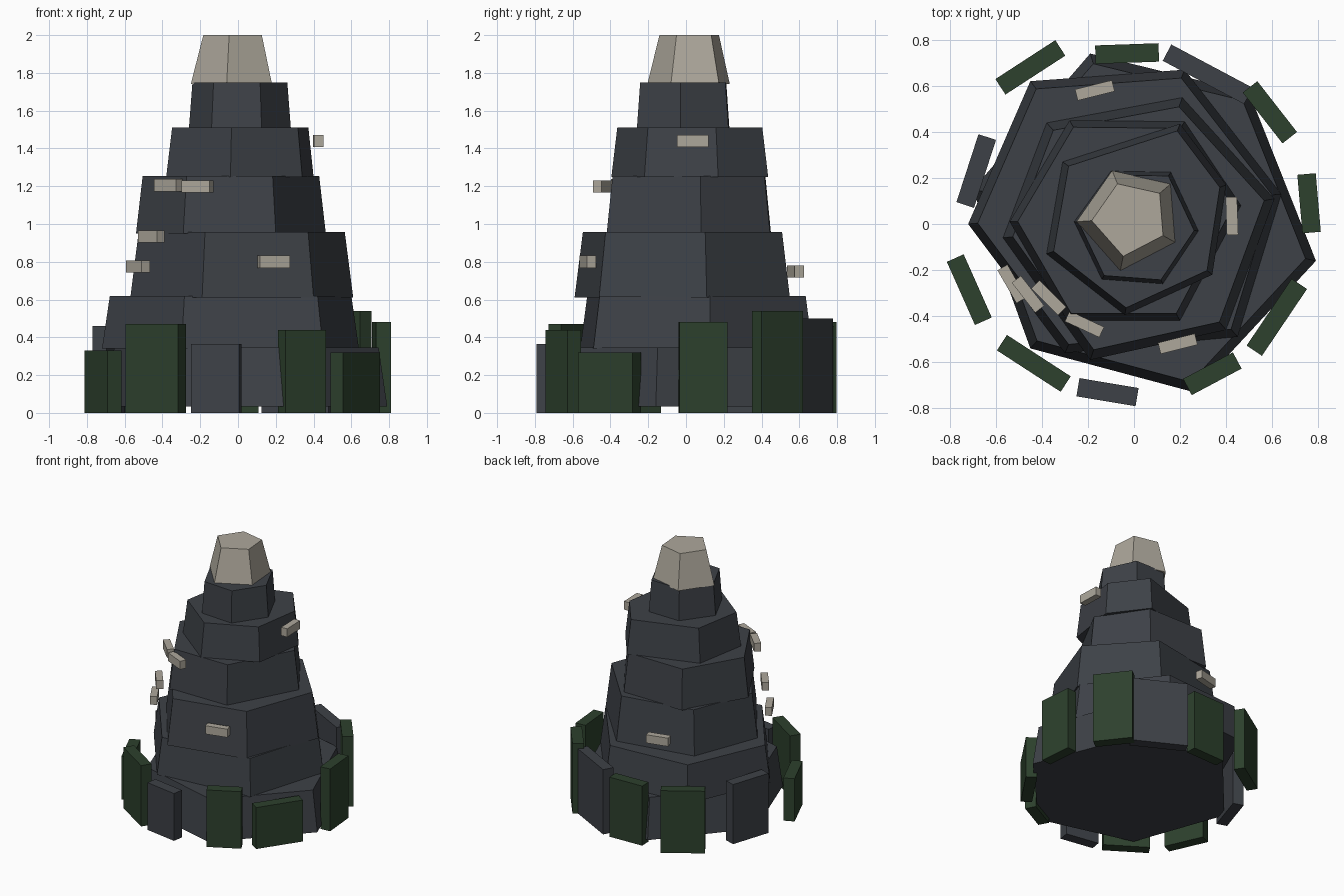
import bpy, bmesh, math
from mathutils import Matrix, Vector

if "Cube" in bpy.data.objects:
    bpy.data.objects.remove(bpy.data.objects["Cube"])


def material(name, rgb):
    m = bpy.data.materials.new(name)
    m.diffuse_color = (*rgb, 1)
    m.use_nodes = True
    m.node_tree.nodes["Principled BSDF"].inputs["Base Color"].default_value = m.diffuse_color
    return m


ROCK = material("dark slate rock", (0.047, 0.053, 0.063))
MOSS = material("moss green", (0.026, 0.052, 0.026))
PALE = material("pale stone", (0.42, 0.39, 0.33))


def add_object(name, bm, mat):
    bmesh.ops.recalc_face_normals(bm, faces=bm.faces)
    me = bpy.data.meshes.new(name)
    bm.to_mesh(me)
    bm.free()
    me.materials.append(mat)
    bpy.context.collection.objects.link(bpy.data.objects.new(name, me))


def tier(name, outline, z0, z1, taper, mat):
    """Tapered block: irregular outline at z0, shrunk towards its middle at z1."""
    bm = bmesh.new()
    c = sum((Vector(p) for p in outline), Vector((0, 0))) / len(outline)
    low = [bm.verts.new((x, y, z0)) for x, y in outline]
    top = [bm.verts.new((*(c + (Vector(p) - c) * taper), z1)) for p in outline]
    n = len(outline)
    bm.faces.new(low)
    bm.faces.new(top)
    for i in range(n):
        j = (i + 1) % n
        bm.faces.new((low[i], low[j], top[j], top[i]))
    add_object(name, bm, mat)


def box(name, x, y, z0, z1, length, thick, angle, mat):
    bm = bmesh.new()
    mtx = (Matrix.Translation((x, y, (z0 + z1) / 2))
           @ Matrix.Rotation(math.radians(angle), 4, 'Z')
           @ Matrix.Diagonal((length, thick, z1 - z0, 1)))
    bmesh.ops.create_cube(bm, size=1, matrix=mtx)
    add_object(name, bm, mat)


# Stacked rock tiers, widest at the bottom
tiers = [
    (0.035, 0.345, 0.94, [(.79, -.16), (.5, .57), (-.19, .74), (-.70, .15), (-.45, -.54), (.26, -.73)]),
    (0.34, 0.62, 0.94, [(.64, .13), (.22, .67), (-.45, .62), (-.72, 0), (-.30, -.56), (.45, -.49)]),
    (0.61, 0.957, 0.925, [(.61, .11), (.21, .55), (-.38, .44), (-.57, -.06), (-.19, -.59), (.40, -.46)]),
    (0.95, 1.253, 0.93, [(.465, .08), (.22, .445), (-.28, .45), (-.54, .01), (-.29, -.42), (.20, -.42)]),
    (1.25, 1.51, 0.925, [(.40, .17), (.20, .435), (-.31, .27), (-.38, -.13), (-.04, -.395), (.34, -.22)]),
    (1.505, 1.75, 0.93, [(.28, -.03), (.16, .225), (-.10, .23), (-.26, .01), (-.14, -.24), (.125, -.26)]),
]
for i, (z0, z1, taper, outline) in enumerate(tiers):
    tier(f"rock_tier_{i + 1}", outline, z0, z1, taper, ROCK)

# Pale five-sided peak
tier("peak_cap", [(-.095, .232), (.16, .175), (.18, -.08), (-.06, -.205), (-.25, .01)],
     1.74, 2.0, 0.72, PALE)

# Upright slabs around the foot: x, y, height, length, angle, material
slabs = [
    (-.45, .68, .48, .31, 33, MOSS), (-.03, .74, .46, .275, 2, MOSS),
    (.32, .65, .50, .40, -28, ROCK), (.59, .485, .54, .28, -52, MOSS),
    (.76, .09, .48, .255, -85, MOSS), (.62, -.405, .32, .35, 56, MOSS),
    (.34, -.65, .44, .245, 28, MOSS), (-.115, -.73, .365, .26, -9.5, ROCK),
    (-.435, -.605, .47, .33, -33, MOSS), (-.715, -.285, .33, .30, -66, MOSS),
    (-.685, .23, .46, .31, 72, ROCK),
]
for i, (x, y, h, length, angle, mat) in enumerate(slabs):
    box(f"foot_slab_{i + 1}", x, y, 0, h, length, 0.08, angle, mat)

# Small pale ledges on the walls: x, y, z, angle
ledges = [
    (-.53, -.26, .775, -60), (-.46, -.305, .933, -52), (-.37, -.32, 1.205, -45),
    (-.215, -.435, 1.198, -25), (.19, -.52, .80, 14), (.425, .035, 1.44, -88),
    (-.17, .58, .748, 14),
]
for i, (x, y, z, angle) in enumerate(ledges):
    box(f"ledge_{i + 1}", x, y, z - 0.032, z + 0.032, 0.165, 0.05, angle, PALE)
